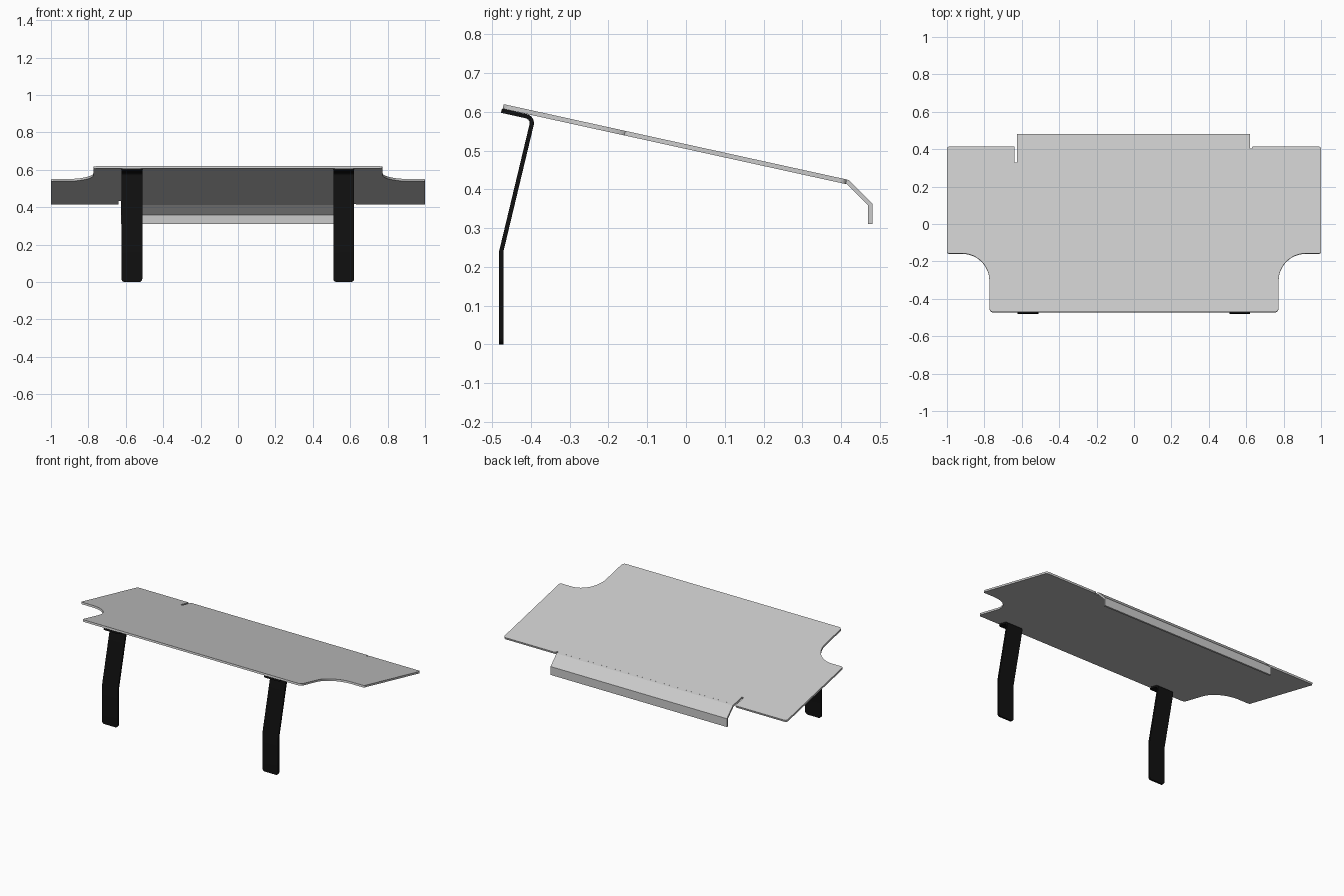
import bpy, bmesh, math
from mathutils import Vector

if "Cube" in bpy.data.objects:
    bpy.data.objects.remove(bpy.data.objects["Cube"])

SLOPE = 0.2196          # fall of the sheet towards the back
T = 0.012               # sheet thickness


def top_z(y):
    return 0.62 - SLOPE * (y + 0.472)


def fillet(points, closed, n=6):
    """Points are (a, b, radius); corners with a radius become arcs."""
    out = []
    for i, (a, b, r) in enumerate(points):
        p = Vector((a, b))
        if r == 0 or (not closed and i in (0, len(points) - 1)):
            out.append(p)
            continue
        d1 = (Vector(points[i - 1][:2]) - p).normalized()
        d2 = (Vector(points[(i + 1) % len(points)][:2]) - p).normalized()
        half = d1.angle(d2) / 2
        c = p + (d1 + d2).normalized() * (r / math.sin(half))
        s, e = p + d1 * r / math.tan(half) - c, p + d2 * r / math.tan(half) - c
        a0 = math.atan2(s.y, s.x)
        da = (math.atan2(e.y, e.x) - a0 + math.pi) % (2 * math.pi) - math.pi
        steps = n * 2 if r > 0.1 else n
        out += [c + r * Vector((math.cos(a0 + da * k / steps), math.sin(a0 + da * k / steps)))
                for k in range(steps + 1)]
    return out


def make_object(name, bm, material=None):
    bmesh.ops.recalc_face_normals(bm, faces=bm.faces)
    mesh = bpy.data.meshes.new(name)
    bm.to_mesh(mesh)
    bm.free()
    obj = bpy.data.objects.new(name, mesh)
    bpy.context.collection.objects.link(obj)
    if material:
        mesh.materials.append(material)
    bpy.ops.object.select_all(action='DESELECT')
    obj.select_set(True)
    bpy.context.view_layer.objects.active = obj
    bpy.ops.object.shade_smooth_by_angle(angle=math.radians(28))
    return obj


def prism(lower, upper):
    """Solid between two matching outlines."""
    bm = bmesh.new()
    a = [bm.verts.new(v) for v in lower]
    b = [bm.verts.new(v) for v in upper]
    bm.faces.new(a)
    bm.faces.new(b)
    for i in range(len(a)):
        j = (i + 1) % len(a)
        bm.faces.new((a[i], a[j], b[j], b[i]))
    return bm


def bent_strip(name, path, thick, x0, x1, rounding=0, material=None):
    """Folded flat bar: a (y, z) centre line thickened and spread along x."""
    left, right = [], []
    for i, p in enumerate(path):
        d_in = (p - path[max(i - 1, 0)]).normalized()
        d_out = (path[min(i + 1, len(path) - 1)] - p).normalized()
        d = (d_in + d_out).normalized()
        ref = d_out if d_out.length else d_in
        off = Vector((-d.y, d.x)) * (thick / 2 / d.dot(ref))
        left.append(p + off)
        right.append(p - off)
    n = len(path)
    bm = bmesh.new()
    rings = [[bm.verts.new((x, q.x, q.y)) for x, q in ((x0, l), (x1, l), (x1, r), (x0, r))]
             for l, r in zip(left, right)]
    for a, b in zip(rings, rings[1:]):
        for i in range(4):
            j = (i + 1) % 4
            bm.faces.new((a[i], a[j], b[j], b[i]))
    bm.faces.new(rings[0])
    bm.faces.new(rings[-1])
    if rounding:
        edges = [bm.edges.get((r[i], r[j])) for r in (rings[0], rings[-1]) for i, j in ((1, 2), (3, 0))]
        bmesh.ops.bevel(bm, geom=edges, offset=rounding, segments=5, profile=0.5, affect='EDGES')
    return make_object(name, bm, material)


# Sloping sheet with front corner cut-outs and relief slots beside the flange
FOLD = 0.408
outline = fillet([
    (-0.773, -0.47, 0.02), (0.773, -0.47, 0.02), (0.773, -0.157, 0.145), (1, -0.157, 0.012),
    (1, 0.415, 0.015), (0.63, 0.415, 0.008), (0.63, 0.403, 0), (0.62, 0.403, 0), (0.62, FOLD, 0),
    (-0.625, FOLD, 0), (-0.625, 0.33, 0), (-0.638, 0.33, 0), (-0.638, 0.415, 0.006),
    (-1, 0.415, 0.015), (-1, -0.157, 0.012), (-0.773, -0.157, 0.145)], True)
normal = Vector((0, SLOPE, 1)).normalized()
top = [Vector((p.x, p.y, top_z(p.y))) for p in outline]
make_object("sloped_sheet", prism([v - normal * T for v in top], top))

# Folded flange along the back edge
mid = [Vector((y - normal.y * T / 2, top_z(y) - normal.z * T / 2)) for y in (FOLD, 0.419)]
bent_strip("back_flange", mid + [Vector((0.475, 0.361)), Vector((0.475, 0.31))], 0.0115, -0.625, 0.62)

# Black folded legs
black = bpy.data.materials.new("black")
black.diffuse_color = (0.005, 0.005, 0.005, 1)
black.use_nodes = True
black.node_tree.nodes["Principled BSDF"].inputs["Base Color"].default_value = black.diffuse_color
leg_path = fillet([(-0.4765, 0, 0), (-0.4765, 0.24, 0), (-0.394, 0.5845, 0.018), (-0.476, 0.6028, 0)], False)
for side, x in (("left", -0.5675), ("right", 0.5655)):
    bent_strip(side + "_leg", leg_path, 0.011, x - 0.056, x + 0.056, 0.018, black)
